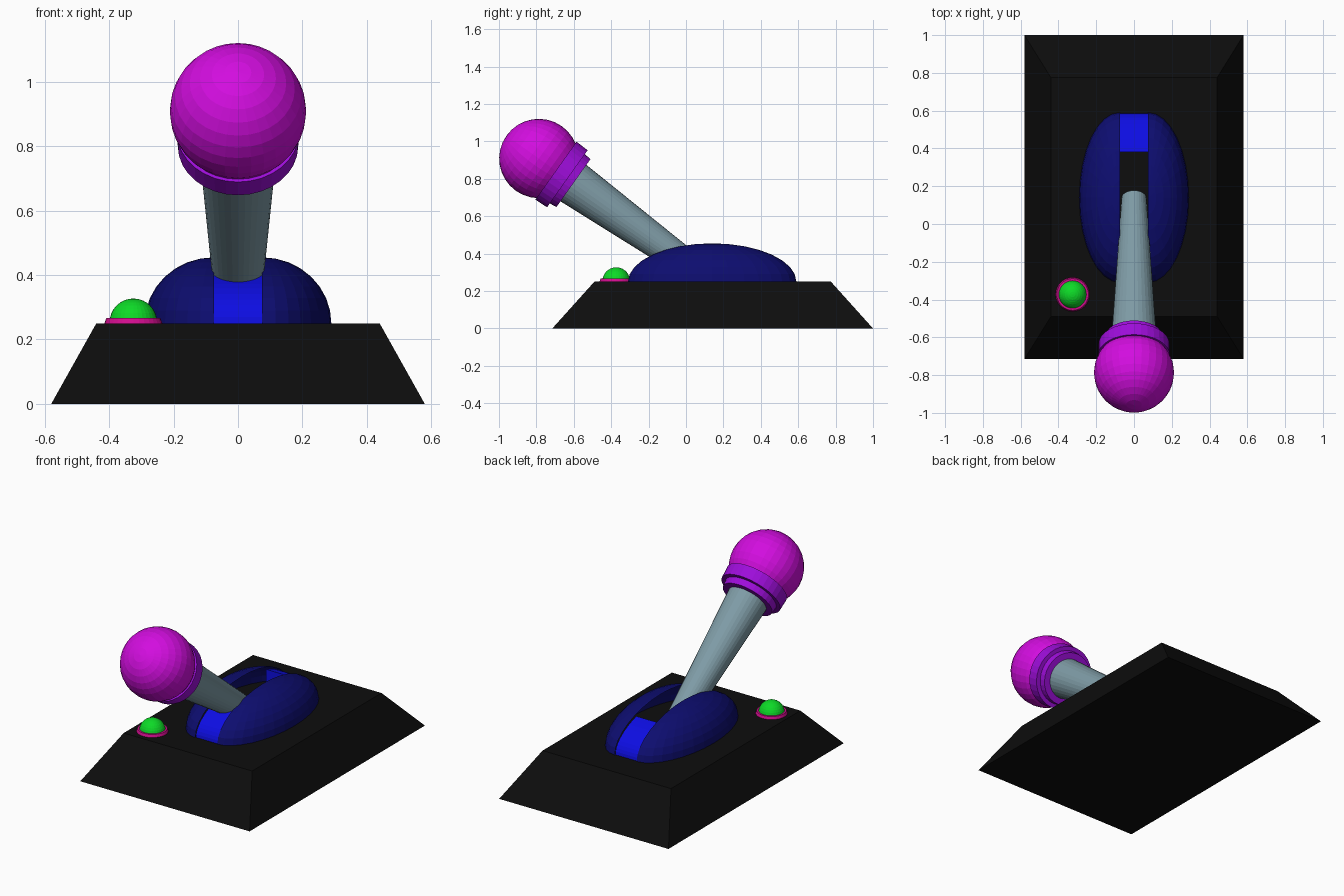
import bpy, bmesh, math
from mathutils import Matrix, Vector

if "Cube" in bpy.data.objects:
    bpy.data.objects.remove(bpy.data.objects["Cube"], do_unlink=True)


def material(name, r, g, b):
    m = bpy.data.materials.new(name)
    m.use_nodes = True
    m.diffuse_color = (r, g, b, 1)
    m.node_tree.nodes["Principled BSDF"].inputs["Base Color"].default_value = (r, g, b, 1)
    return m


BLACK = material("black", 0.004, 0.004, 0.004)
NAVY = material("navy", 0.004, 0.004, 0.16)
BLUE = material("bright blue", 0.004, 0.004, 0.76)
STEEL = material("steel grey", 0.21, 0.33, 0.38)
PURPLE = material("purple", 0.34, 0.004, 0.7)
MAGENTA = material("magenta", 0.65, 0.004, 0.74)
PINK = material("pink", 0.64, 0.004, 0.27)
GREEN = material("green", 0.004, 0.7, 0.02)

TOP = 0.25                             # height of the base plate
PIVOT = Vector((0, 0.14, TOP))         # where the lever swings
TILT = Matrix.Translation(PIVOT) @ Matrix.Rotation(math.radians(54.6), 4, 'X')


def finish(bm, name, mat, matrix=Matrix()):
    bm.transform(matrix)
    bmesh.ops.recalc_face_normals(bm, faces=bm.faces)
    mesh = bpy.data.meshes.new(name)
    bm.to_mesh(mesh)
    bm.free()
    mesh.materials.append(mat)
    obj = bpy.data.objects.new(name, mesh)
    bpy.context.collection.objects.link(obj)
    return obj


def cone(name, mat, r1, r2, z1, z2, matrix):
    bm = bmesh.new()
    bmesh.ops.create_cone(bm, cap_ends=True, segments=32, radius1=r1, radius2=r2, depth=z2 - z1,
                          matrix=Matrix.Translation((0, 0, (z1 + z2) / 2)))
    return finish(bm, name, mat, matrix)


def sphere(radius=1.0):
    bm = bmesh.new()
    bmesh.ops.create_uvsphere(bm, u_segments=32, v_segments=16, radius=radius)
    return bm


def cut(bm, point, normal):
    """Keep the side the normal points to and cap the cut."""
    geom = bm.verts[:] + bm.edges[:] + bm.faces[:]
    r = bmesh.ops.bisect_plane(bm, geom=geom, plane_co=point, plane_no=normal, clear_inner=True)
    edges = [e for e in r["geom_cut"] if isinstance(e, bmesh.types.BMEdge)]
    bmesh.ops.holes_fill(bm, edges=edges)


# Base: box with a smaller top
bm = bmesh.new()
bmesh.ops.create_cube(bm, size=1)
for v in bm.verts:
    upper = v.co.z > 0
    v.co.x = math.copysign(0.44 if upper else 0.58, v.co.x)
    v.co.y = 0.1425 + math.copysign(0.6325 if upper else 0.8575, v.co.y)
    v.co.z = TOP if upper else 0
finish(bm, "base", BLACK)

# Dome halves on each side of the slot
for side, label in ((1, "left"), (-1, "right")):
    bm = sphere()
    cut(bm, (0, 0, 0), (side, 0, 0))
    cut(bm, (0, 0, 0), (0, 0, 1))
    bmesh.ops.scale(bm, vec=(0.215, 0.45, 0.205), verts=bm.verts)
    finish(bm, label + "_dome", NAVY, Matrix.Translation(PIVOT + Vector((side * 0.075, 0, 0))))

# Curved blocks closing the slot ends
for side, label in ((1, "back"), (-1, "front")):
    bm = bmesh.new()
    start = math.acos(0.24 / 0.445)
    arc = [start * i / 10 for i in range(11)]
    profile = [(0.445 * math.cos(a), 0.19 * math.sin(a)) for a in arc] + [(0.24, 0)]
    face = bm.faces.new([bm.verts.new((-0.075, side * y, z)) for y, z in profile])
    r = bmesh.ops.extrude_face_region(bm, geom=[face])
    moved = [v for v in r["geom"] if isinstance(v, bmesh.types.BMVert)]
    bmesh.ops.translate(bm, vec=(0.15, 0, 0), verts=moved)
    finish(bm, label + "_slot_block", BLUE, Matrix.Translation(PIVOT))

# Lever with stepped collar and ball knob
cone("lever", STEEL, 0.065, 0.125, 0, 1.0, TILT)
cone("lower_collar", PURPLE, 0.157, 0.163, 0.91, 0.96, TILT)
cone("upper_collar", PURPLE, 0.187, 0.19, 0.95, 1.025, TILT)
finish(sphere(0.212), "ball_knob", MAGENTA, TILT @ Matrix.Translation((0, 0, 1.137)))

# Push button
BUTTON = Matrix.Translation((-0.325, -0.373, TOP))
cone("button_ring", PINK, 0.09, 0.084, 0, 0.016, BUTTON)
bm = sphere(0.074)
cut(bm, (0, 0, 0), (0, 0, 1))
finish(bm, "button", GREEN, BUTTON @ Matrix.Translation((0, 0, 0.003)))
